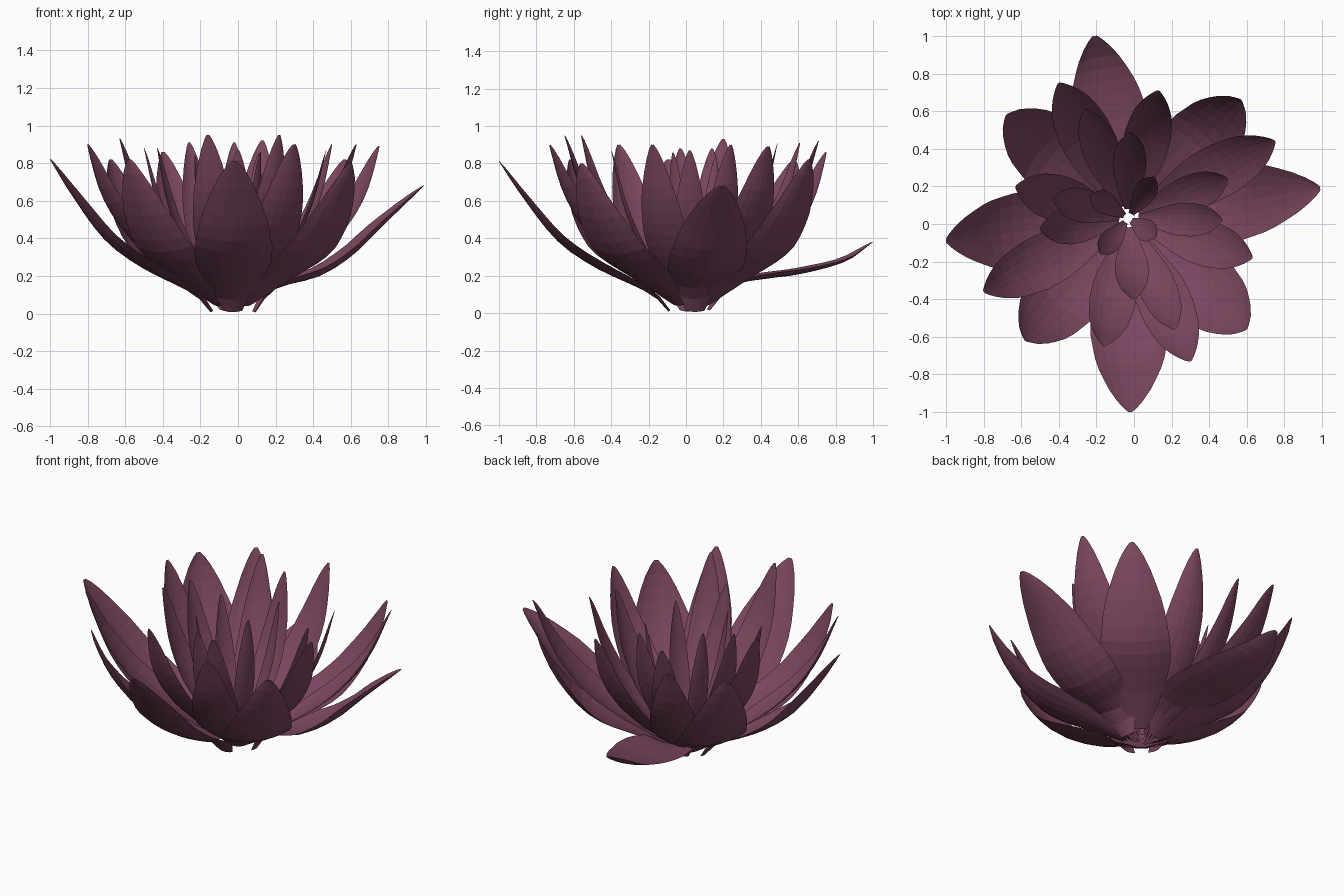
import bpy
from mathutils import Vector

if "Cube" in bpy.data.objects:
    bpy.data.objects.remove(bpy.data.objects["Cube"])

CENTRE = Vector((-0.03, 0.03, 0))
NL, NW = 14, 6  # faces along and across each petal

mat = bpy.data.materials.new("plum_petal")
mat.diffuse_color = (0.20, 0.062, 0.118, 1)
mat.use_nodes = True
mat.node_tree.nodes["Principled BSDF"].inputs["Base Color"].default_value = mat.diffuse_color

# side profiles: (share of tip radius, share of tip height)
OUTER = [(.12, .01), (.22, .13), (.5, .3), (.7, .48), (.88, .77), (1, 1)]
RIGHT = [(.12, .01), (.22, .19), (.45, .29), (.62, .45), (.77, .67), (1, 1)]
FLAT = [(.10, .04), (.22, .38), (.4, .48), (.6, .55), (.84, .72), (1, 1)]
DIAG = [(.12, .05), (.35, .19), (.66, .37), (.85, .61), (.96, .85), (1, 1)]
INNER = [(.11, .06), (.38, .22), (.66, .43), (.86, .68), (1, 1)]
WIDTH = [(0, .24), (.15, .6), (.33, .95), (.48, 1), (.68, .85), (.84, .56), (.93, .33), (.98, .16), (1, .06)]


def width_at(t):
    for (a, wa), (b, wb) in zip(WIDTH, WIDTH[1:]):
        if t <= b:
            return wa + (wb - wa) * (t - a) / (b - a)
    return WIDTH[-1][1]


def spline(pts, stations):
    """Samples along a Catmull-Rom curve at the given length shares."""
    p = [2 * pts[0] - pts[1]] + pts + [2 * pts[-1] - pts[-2]]
    fine = []
    for i in range(1, len(p) - 2):
        a, b, c, d = p[i - 1:i + 3]
        for k in range(20):
            u = k / 20
            fine.append(0.5 * (2 * b + (c - a) * u + (2 * a - 5 * b + 4 * c - d) * u * u
                               + (3 * b - a - 3 * c + d) * u ** 3))
    fine.append(pts[-1])
    dist = [0]
    for a, b in zip(fine, fine[1:]):
        dist.append(dist[-1] + (b - a).length)
    out, j = [], 0
    for t in stations:
        s = dist[-1] * t
        while j < len(fine) - 2 and dist[j + 1] < s:
            j += 1
        out.append(fine[j].lerp(fine[j + 1], (s - dist[j]) / (dist[j + 1] - dist[j])))
    return out


# even stations, with one more close to the rounded tip
STATIONS = [i / NL for i in range(NL)] + [.975, 1]


def petal(name, tip, half, profile, cup=0.22):
    d = Vector((tip[0], tip[1], 0)) - CENTRE
    r = d.length
    d.normalize()
    side = Vector((-d.y, d.x, 0))
    path = spline([CENTRE + d * r * a + Vector((0, 0, tip[2] * b)) for a, b in profile], STATIONS)
    last = len(path) - 1
    verts, faces = [], []
    for i, p in enumerate(path):
        tan = (path[min(i + 1, last)] - path[max(i - 1, 0)]).normalized()
        nrm = tan.cross(side).normalized()
        if nrm.z < 0:
            nrm = -nrm
        w = half * width_at(STATIONS[i])
        for j in range(NW + 1):
            s = 2 * j / NW - 1
            v = p + side * w * s + nrm * cup * w * s * s
            v.z = max(v.z, 0)
            verts.append(v)
    for i in range(last):
        for j in range(NW):
            k = i * (NW + 1) + j
            faces.append((k, k + NW + 1, k + NW + 2, k + 1))
    me = bpy.data.meshes.new(name)
    me.from_pydata(verts, [], faces)
    me.flip_normals()
    me.materials.append(mat)
    ob = bpy.data.objects.new(name, me)
    bpy.context.collection.objects.link(ob)


# spread outer petals
petal("outer_petal_front", (-.02, -1, .81), .21, OUTER)
petal("outer_petal_left", (-1, -.09, .82), .21, OUTER)
petal("outer_petal_right", (.99, .19, .68), .21, RIGHT)
petal("outer_petal_back", (-.21, 1, .38), .21, FLAT, .15)

# rings of petals: name, half width, profile, tips
RINGS = [
    ("diagonal_petal", .2, DIAG,
     [(.57, .66, .82), (-.68, .58, .82), (-.58, -.62, .82), (.6, -.56, .8)]),
    ("middle_petal", .145, INNER,
     [(.75, .44, .89), (-.4, .75, .86), (-.8, -.36, .9), (.3, -.73, .9)]),
    ("narrow_petal", .125, INNER,
     [(.13, .71, .92), (-.63, .2, .93), (-.16, -.65, .95), (.63, -.18, .9)]),
    ("inner_petal", .1, INNER,
     [(.5, .24, .9), (-.26, .61, .91), (-.5, -.03, .88), (.22, -.56, .95)]),
    ("core_petal", .09, INNER,
     [(-.02, .49, .91), (.47, .02, .87), (0, -.4, .87), (-.43, .14, .88)]),
    ("heart_petal", .06, INNER,
     [(.11, .25, .85), (-.23, .16, .84), (-.18, -.16, .84), (.12, -.07, .86)]),
]
for name, half, prof, tips in RINGS:
    for i, tip in enumerate(tips):
        petal(f"{name}_{i + 1}", tip, half, prof)
